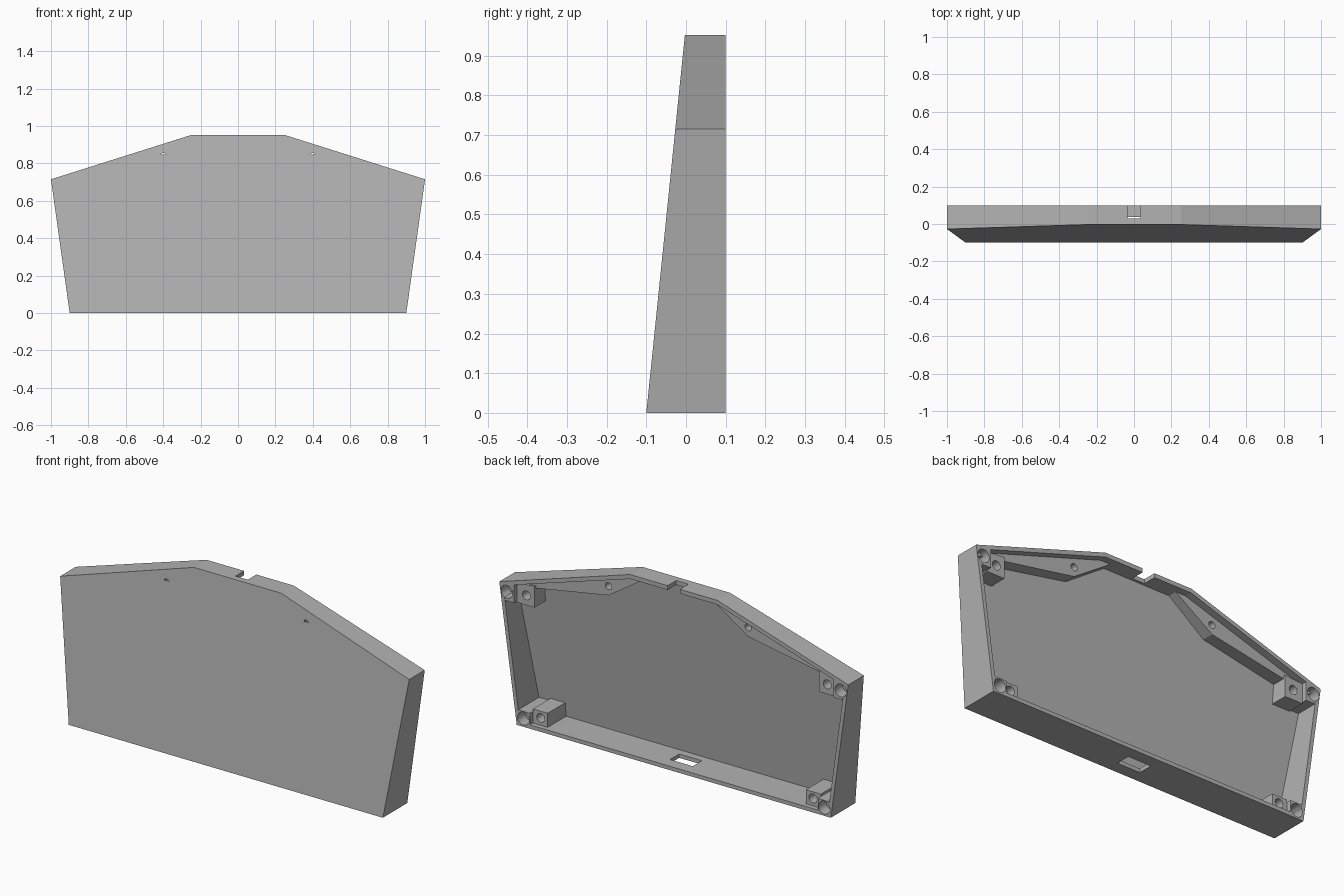
import bpy, bmesh, math
from mathutils import Matrix

if "Cube" in bpy.data.objects:
    bpy.data.objects.remove(bpy.data.objects["Cube"], do_unlink=True)

BACK = 0.1      # open rear plane
PLATE = 0.022   # thickness of the sloped front plate

grey = bpy.data.materials.new("plain grey")
grey.use_nodes = True
grey.diffuse_color = (0.45, 0.45, 0.45, 1)
grey.node_tree.nodes["Principled BSDF"].inputs["Base Color"].default_value = (0.45, 0.45, 0.45, 1)


def front_y(z):
    """Sloped front surface."""
    return -0.1 + 0.102 * z


def finish(name, bm):
    bmesh.ops.recalc_face_normals(bm, faces=bm.faces)
    mesh = bpy.data.meshes.new(name)
    bm.to_mesh(mesh)
    bm.free()
    mesh.materials.append(grey)
    obj = bpy.data.objects.new(name, mesh)
    bpy.context.collection.objects.link(obj)
    return obj


def prism(name, outline, back, inset=0.0, side=1):
    """Extrude an x-z outline from the back plane to the sloped front."""
    bm = bmesh.new()
    rear = [bm.verts.new((side * x, back, z)) for x, z in outline]
    fore = [bm.verts.new((side * x, front_y(z) + inset, z)) for x, z in outline]
    bm.faces.new(rear)
    bm.faces.new(fore)
    for i in range(len(outline)):
        j = (i + 1) % len(outline)
        bm.faces.new((rear[i], rear[j], fore[j], fore[i]))
    return finish(name, bm)


def box(name, lo, hi):
    bm = bmesh.new()
    bmesh.ops.create_cube(bm, size=1)
    for v in bm.verts:
        v.co = [lo[i] if v.co[i] < 0 else hi[i] for i in range(3)]
    return finish(name, bm)


def bore(x, z, radius, start, end):
    """Cylindrical cutter along y."""
    bm = bmesh.new()
    place = Matrix.Translation((x, (start + end) / 2, z)) @ Matrix.Rotation(math.pi / 2, 4, "X")
    bmesh.ops.create_cone(bm, cap_ends=True, segments=32, radius1=radius,
                          radius2=radius, depth=start - end, matrix=place)
    return finish("hole_cutter", bm)


def cut(cutter, *targets):
    for obj in targets:
        mod = obj.modifiers.new("cut", "BOOLEAN")
        mod.operation = "DIFFERENCE"
        mod.solver = "EXACT"
        mod.object = cutter
        bpy.context.view_layer.objects.active = obj
        bpy.ops.object.modifier_apply(modifier=mod.name)
    bpy.data.objects.remove(cutter, do_unlink=True)


def mirrored(half):
    return half + [(-x, z) for x, z in reversed(half)]


# Hollow shell, open at the rear
shell = prism("case_shell", mirrored([(0.9, 0), (1, 0.715), (0.25, 0.952)]), BACK)
inner = [(0.883, 0.02), (0.978, 0.701), (0.247, 0.93)]
cut(prism("cavity_cutter", mirrored(inner), BACK + 0.05, PLATE), shell)

# Cable notch in the top wall and slot in the bottom wall
cut(box("notch_cutter", (-0.035, 0.03, 0.9), (0.035, 0.2, 1)), shell)
cut(box("slot_cutter", (-0.065, -0.037, -0.1), (0.065, 0.038, 0.05)), shell)

EMBED = PLATE - 0.006
for side, word in ((1, "left"), (-1, "right")):
    # Sloped mounting pad under the top wall
    pad = prism(word + "_top_pad", [(0.96, 0.69), (0.4, 0.79), (0.19, 0.93), (0.247, 0.93),
                                    (0.978, 0.701)], 0.063, EMBED, side)
    cut(bore(side * 0.4, 0.838, 0.018, 0.2, -0.0135), pad, shell)

    # Upper corner: flush screw post and recessed post beside it
    upper_corner = prism(word + "_upper_corner_post", [(0.915, 0.627), (0.967, 0.627), (0.978, 0.701),
                                                       (0.915, 0.721)], BACK, EMBED, side)
    upper_inner = prism(word + "_upper_inner_post", [(0.815, 0.62), (0.915, 0.62), (0.915, 0.721),
                                                     (0.815, 0.73)], 0.075, EMBED, side)
    cut(bore(side * 0.957, 0.674, 0.033, 0.2, 0.04), upper_corner, shell)
    cut(bore(side * 0.862, 0.671, 0.023, 0.2, 0.02), upper_inner)

    # Lower corner: the same pair standing on the bottom wall
    lower_corner = prism(word + "_lower_corner_post", [(0.825, 0.02), (0.883, 0.02), (0.891, 0.08),
                                                       (0.825, 0.08)], BACK, EMBED, side)
    lower_inner = prism(word + "_lower_inner_post", [(0.74, 0.02), (0.825, 0.02), (0.825, 0.093),
                                                     (0.74, 0.093)], 0.075, EMBED, side)
    cut(bore(side * 0.862, 0.042, 0.033, 0.2, 0.04), lower_corner, shell)
    cut(bore(side * 0.78, 0.058, 0.023, 0.2, 0.02), lower_inner)
